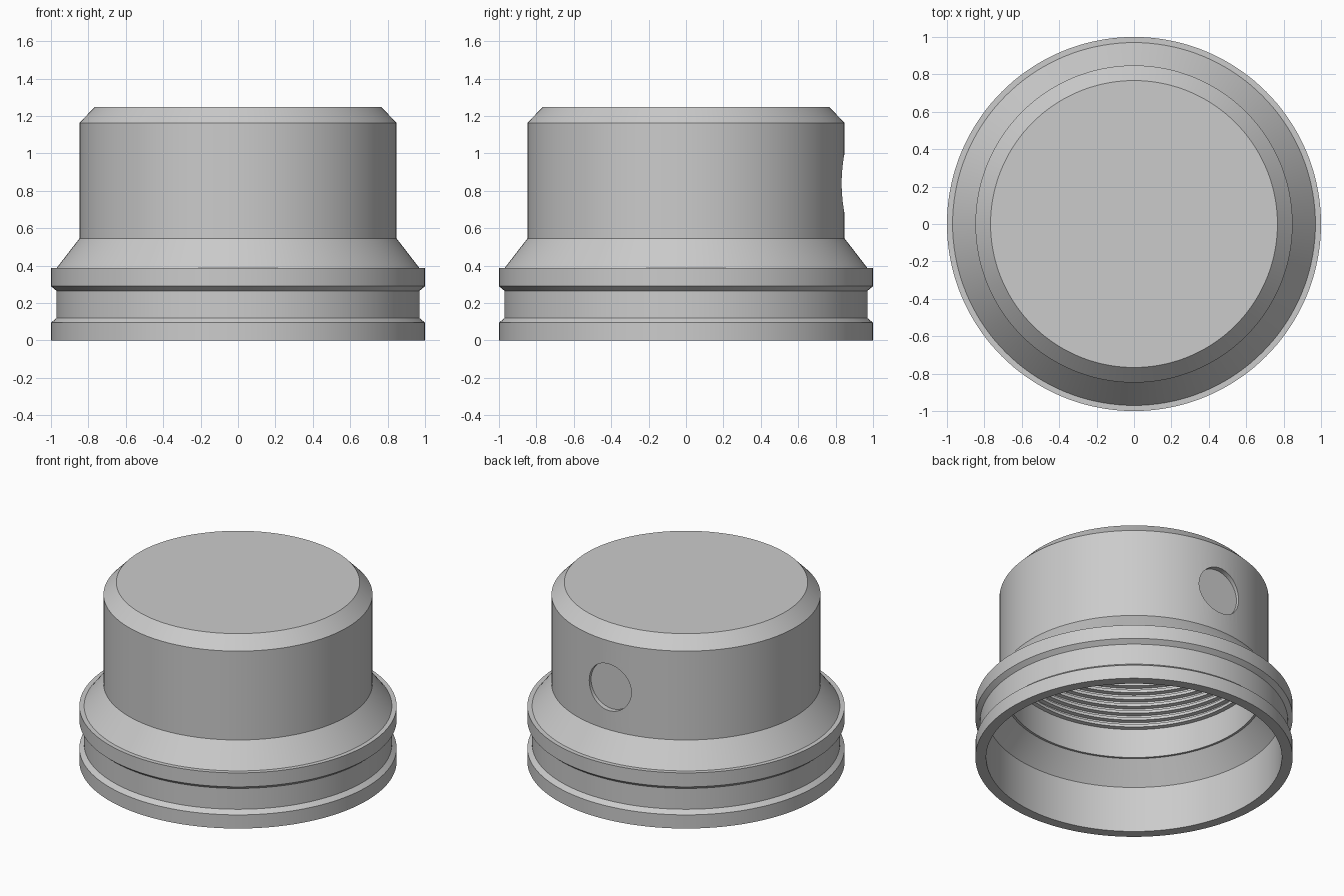
import bpy, bmesh, math
from mathutils import Matrix, Vector

old = bpy.data.objects.get("Cube")
if old:
    bpy.data.objects.remove(old, do_unlink=True)

SEGMENTS = 144


def make_material(name, color):
    mat = bpy.data.materials.new(name)
    mat.use_nodes = True
    mat.diffuse_color = color
    mat.node_tree.nodes["Principled BSDF"].inputs["Base Color"].default_value = color
    return mat


def add_object(name, bm):
    bmesh.ops.recalc_face_normals(bm, faces=bm.faces)
    mesh = bpy.data.meshes.new(name)
    bm.to_mesh(mesh)
    bm.free()
    obj = bpy.data.objects.new(name, mesh)
    bpy.context.collection.objects.link(obj)
    return obj


def lathe(name, profile):
    """Revolve a (radius, height) profile around the z axis."""
    bm = bmesh.new()
    verts = [bm.verts.new((r, 0, z)) for r, z in profile]
    edges = [bm.edges.new(pair) for pair in zip(verts, verts[1:])]
    bmesh.ops.spin(bm, geom=verts + edges, cent=(0, 0, 0), axis=(0, 0, 1),
                   angle=math.tau, steps=SEGMENTS)
    bmesh.ops.remove_doubles(bm, verts=bm.verts, dist=0.0005)
    return add_object(name, bm)


# Outer wall: grooved base flange, sloped shoulder, body and chamfered top
outer = [(0, 1.247), (0.767, 1.247), (0.848, 1.163), (0.848, 0.545), (0.97, 0.387),
         (1, 0.387), (1, 0.29), (0.97, 0.265), (0.97, 0.12), (1, 0.095), (1, 0)]

# Inner wall: wide mouth, cone parallel to the shoulder, small ledge, plain bore
ROOT, CREST, PITCH = 0.8, 0.775, 0.05
bore = [(0.932, 0), (0.932, 0.32), (0.815, 0.462), (ROOT, 0.462)]

# Flat-topped thread ridges
thread = []
for i in range(8):
    z = 0.665 + i * PITCH
    thread += [(ROOT, z), (CREST, z + 0.1 * PITCH),
               (CREST, z + 0.5 * PITCH), (ROOT, z + 0.6 * PITCH)]
ceiling = [(ROOT, 1.165), (0, 1.165)]

cap = lathe("threaded_cap", outer + bore + thread + ceiling)
cap.data.materials.append(make_material("grey", (0.6, 0.6, 0.6, 1)))

# Shallow flat-bottomed round recess in the back of the body
bm = bmesh.new()
bmesh.ops.create_cone(bm, cap_ends=True, segments=64, radius1=0.162, radius2=0.162,
                      depth=0.2,
                      matrix=Matrix.Translation(Vector((0, 0.912, 0.84)))
                      @ Matrix.Rotation(math.pi / 2, 4, 'X'))
cutter = add_object("recess_cutter", bm)
cutter.hide_render = True
mod = cap.modifiers.new("recess", 'BOOLEAN')
mod.operation = 'DIFFERENCE'
mod.solver = 'EXACT'
mod.object = cutter

bpy.ops.object.select_all(action='DESELECT')
cap.select_set(True)
bpy.context.view_layer.objects.active = cap
bpy.ops.object.modifier_apply(modifier=mod.name)
bpy.data.objects.remove(cutter, do_unlink=True)
bpy.ops.object.shade_smooth_by_angle(angle=math.radians(25))
